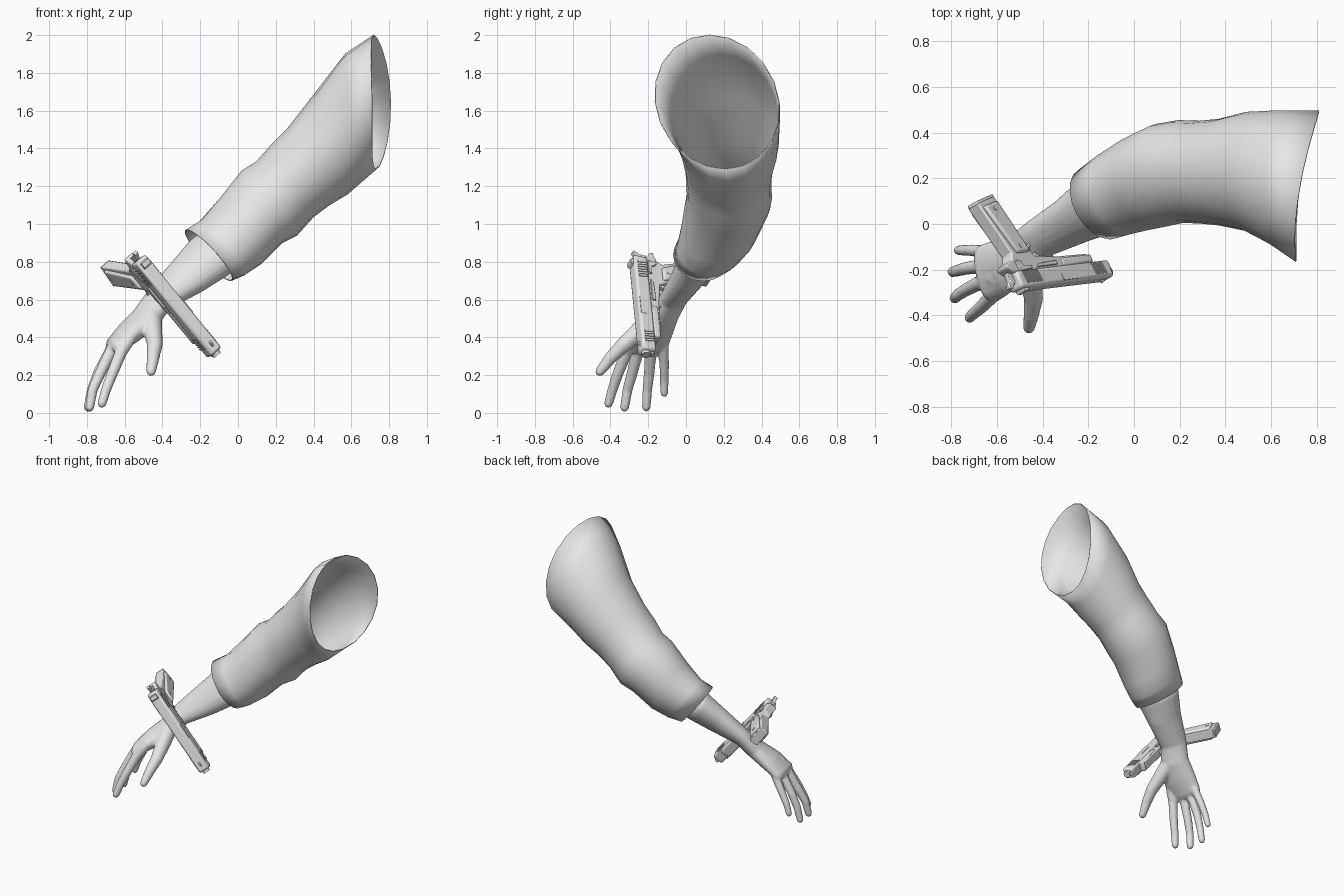
import bpy, bmesh
from math import cos, sin, pi, radians
from mathutils import Vector, Matrix

cube = bpy.data.objects.get("Cube")
if cube:
    bpy.data.objects.remove(cube, do_unlink=True)

grey = bpy.data.materials.new("plain_grey")
grey.use_nodes = True
grey.diffuse_color = (0.8, 0.8, 0.8, 1)
grey.node_tree.nodes["Principled BSDF"].inputs["Base Color"].default_value = (0.8, 0.8, 0.8, 1)


def finish(name, bm, angle=40):
    """Turn a bmesh into a shaded object."""
    bmesh.ops.recalc_face_normals(bm, faces=bm.faces[:])
    mesh = bpy.data.meshes.new(name)
    bm.to_mesh(mesh)
    bm.free()
    mesh.materials.append(grey)
    for p in mesh.polygons:
        p.use_smooth = True
    mesh.set_sharp_from_angle(angle=radians(angle))
    obj = bpy.data.objects.new(name, mesh)
    bpy.context.scene.collection.objects.link(obj)
    return obj


def loft(bm, rings, caps):
    """Skin a list of equally sized point rings."""
    rows = [[bm.verts.new(p) for p in ring] for ring in rings]
    n = len(rows[0])
    for a, b in zip(rows, rows[1:]):
        for i in range(n):
            j = (i + 1) % n
            bm.faces.new((a[i], a[j], b[j], b[i]))
    if caps:
        bm.faces.new(rows[0][::-1])
        bm.faces.new(rows[-1])


def arm_ring(top, bottom, y, half_y, skew, tilt=0, bow=0, n=20):
    """Oval from its top and bottom (x, z) points, its y centre and half width."""
    t, b = Vector((top[0], y + tilt, top[1])), Vector((bottom[0], y - tilt, bottom[1]))
    mid, up, side = (t + b) / 2, (t - b) / 2, Vector((skew, half_y, 0))
    ring = []
    for i in range(n):
        a = 2 * pi * i / n
        ring.append(mid + up * cos(a) + side * sin(a) + Vector((bow * sin(a) ** 2, 0, 0)))
    return ring


def tube(bm, path, r0, r1, n=14):
    """Tapered round tube with a rounded tip."""
    pts = [Vector(p) for p in path]
    last = len(pts) - 1
    rings = []
    for i, p in enumerate(pts):
        axis = (pts[min(i + 1, last)] - pts[max(i - 1, 0)]).normalized()
        rot = axis.to_track_quat('Z', 'Y')
        r = r0 + (r1 - r0) * i / last
        steps = [(0, 1)] if i < last else [(0, 1), (.5, .87), (.85, .53), (1, .15)]
        for along, scale in steps:
            rings.append([p + axis * along * r + rot @ Vector((cos(2 * pi * k / n), sin(2 * pi * k / n), 0)) * r * scale
                          for k in range(n)])
    loft(bm, rings, True)


# Sleeve: open cloth tube from the cuff to the shoulder opening
bm = bmesh.new()
loft(bm, [
    arm_ring((-.27, .97), (-.04, .70), .09, .155, -.05),
    arm_ring((-.19, 1.02), (.03, .73), .13, .175, -.05),
    arm_ring((-.09, 1.14), (.12, .79), .175, .2, -.04),
    arm_ring((.02, 1.28), (.23, .9), .215, .22, -.03),
    arm_ring((.10, 1.33), (.31, .94), .23, .222, -.01),
    arm_ring((.17, 1.41), (.40, 1.04), .227, .222, 0),
    arm_ring((.26, 1.50), (.48, 1.10), .227, .23, 0),
    arm_ring((.40, 1.68), (.58, 1.16), .23, .258, 0),
    arm_ring((.57, 1.90), (.66, 1.23), .205, .29, .02, -.02),
    arm_ring((.72, 2.0), (.73, 1.29), .165, .328, .05, -.04, .035),
], False)
sleeve = finish("sleeve", bm, 60)
cloth = sleeve.modifiers.new("cloth", 'SOLIDIFY')
cloth.thickness, cloth.offset = .006, 0

# Forearm, palm, fingers and thumb fused into one smooth skin
bm = bmesh.new()
loft(bm, [
    arm_ring((-.13, 1.0), (.03, .81), .12, .12, -.06),
    arm_ring((-.235, .92), (-.075, .72), .08, .115, -.07),
    arm_ring((-.33, .81), (-.20, .64), .015, .09, -.06),
    arm_ring((-.46, .66), (-.37, .55), -.065, .075, -.045),
    arm_ring((-.54, .55), (-.43, .46), -.135, .095, -.035),
    arm_ring((-.62, .47), (-.53, .38), -.185, .118, -.03),
    arm_ring((-.69, .385), (-.62, .32), -.213, .12, -.02),
    arm_ring((-.695, .35), (-.65, .31), -.215, .105, -.02),
], True)
digits = [
    ([(-.57, -.28, .40), (-.62, -.315, .32), (-.665, -.36, .21), (-.70, -.39, .12), (-.72, -.41, .05)], .035, .024),
    ([(-.61, -.23, .42), (-.67, -.255, .33), (-.73, -.285, .21), (-.77, -.31, .12), (-.785, -.325, .03)], .035, .024),
    ([(-.62, -.18, .42), (-.675, -.185, .33), (-.74, -.195, .21), (-.775, -.205, .12), (-.795, -.21, .03)], .034, .023),
    ([(-.61, -.13, .43), (-.655, -.12, .35), (-.71, -.115, .25), (-.75, -.115, .17), (-.77, -.115, .105)], .031, .021),
    ([(-.46, -.17, .50), (-.45, -.25, .43), (-.44, -.33, .36), (-.45, -.40, .29), (-.46, -.455, .22)], .058, .026),
]
for path, r0, r1 in digits:
    tube(bm, path, r0, r1)
hand = finish("forearm_and_hand", bm)
fuse = hand.modifiers.new("fuse", 'REMESH')
fuse.mode, fuse.voxel_size, fuse.use_smooth_shade = 'VOXEL', .008, True
soft = hand.modifiers.new("soften", 'SMOOTH')
soft.factor, soft.iterations = .5, 5

# Pistol frame: forward, down (towards the grip) and sideways
forward = Vector((.633, .077, -.772)).normalized()
side = forward.cross(Vector((-.359, .912, -.202))).normalized()
down = side.cross(forward)
place = Matrix((forward, down, side)).transposed().to_4x4()
place.translation = (-.53, -.25, .81)


def add_slab(bm, outline, width, offset=0):
    """Extrude a side outline (forward, down) across the pistol."""
    loft(bm, [[place @ Vector((f, d, offset + w)) for f, d in outline]
              for w in (-width / 2, width / 2)], True)


def slab(name, outline, width, bevel=.004):
    bm = bmesh.new()
    add_slab(bm, outline, width)
    obj = finish(name, bm, 30)
    if bevel:
        mod = obj.modifiers.new("bevel", 'BEVEL')
        mod.width, mod.segments, mod.limit_method = bevel, 2, 'ANGLE'
    return obj


def rect(f0, f1, d0, d1, lean=0):
    return [(f0, d0), (f1, d0), (f1 - lean, d1), (f0 - lean, d1)]


def rods(name, items, n=16):
    """Cylinders given by local centre, radius, length and axis matrix."""
    bm = bmesh.new()
    for centre, r, length, turn in items:
        bmesh.ops.create_cone(bm, cap_ends=True, segments=n, radius1=r, radius2=r, depth=length,
                              matrix=place @ Matrix.Translation(centre) @ turn)
    return finish(name, bm, 30)


slab("slide", rect(0, .64, -.045, .035), .078, .014)
slab("frame", [(-.005, .03), (.53, .03), (.52, .075), (.31, .08), (.17, .095), (.15, .13), (.055, .39),
               (-.07, .365), (.025, .12), (.01, .09), (-.045, .07), (-.04, .055)], .064, .006)
slab("dust_cover", rect(.33, .54, .03, .07), .074, .01)
slab("grip_panels", [(.055, .115), (.14, .115), (.05, .365), (-.048, .345)], .096, .01)
slab("magazine_base", [(-.07, .362), (.058, .388), (.055, .402), (-.07, .378)], .06)
slab("trigger_guard", [(.15, .09), (.16, .15), (.19, .165), (.27, .155), (.30, .13), (.315, .075),
                       (.30, .075), (.285, .125), (.265, .142), (.195, .15), (.175, .14), (.17, .09)], .034, .003)
slab("trigger", [(.2, .08), (.23, .08), (.225, .11), (.235, .14), (.215, .135), (.205, .11)], .022, .002)
slab("hammer", [(.0, .03), (.0, -.01), (-.035, -.04), (-.05, -.03), (-.03, .0), (-.03, .04)], .024, .003)
slab("rear_sight", [(.02, -.043), (.06, -.043), (.05, -.06), (.025, -.06)], .05, .002)
slab("front_sight", [(.57, -.043), (.61, -.043), (.585, -.058)], .012, .001)
slab("thumb_safety", [(.03, .03), (.11, .035), (.11, .05), (.06, .055), (.045, .08), (.02, .08)], .088, .003)
slab("slide_stop", [(.15, .04), (.29, .04), (.29, .06), (.17, .055)], .084, .003)

# Ejection port plate on the outer upper side of the slide
bm = bmesh.new()
add_slab(bm, rect(.29, .40, -.036, -.005), .006, .038)
finish("ejection_port", bm, 30)

# Slanted grip ridges at both ends of the slide, on both sides
bm = bmesh.new()
for start, count in ((.045, 7), (.52, 5)):
    for i in range(count):
        f = start + i * .016
        for w in (-.039, .039):
            add_slab(bm, rect(f, f + .008, -.028, .028, .01), .008, w)
finish("slide_serrations", bm, 30)

# Muzzle, recoil plug and grip screws
along = Matrix.Rotation(pi / 2, 4, 'Y')
rods("muzzle", [((.642, -.012, 0), .024, .03, along), ((.64, .022, 0), .015, .02, along)])
rods("grip_screws", [((f, d, 0), .011, .102, Matrix.Identity(4)) for f, d in ((.085, .145), (.012, .33))])
